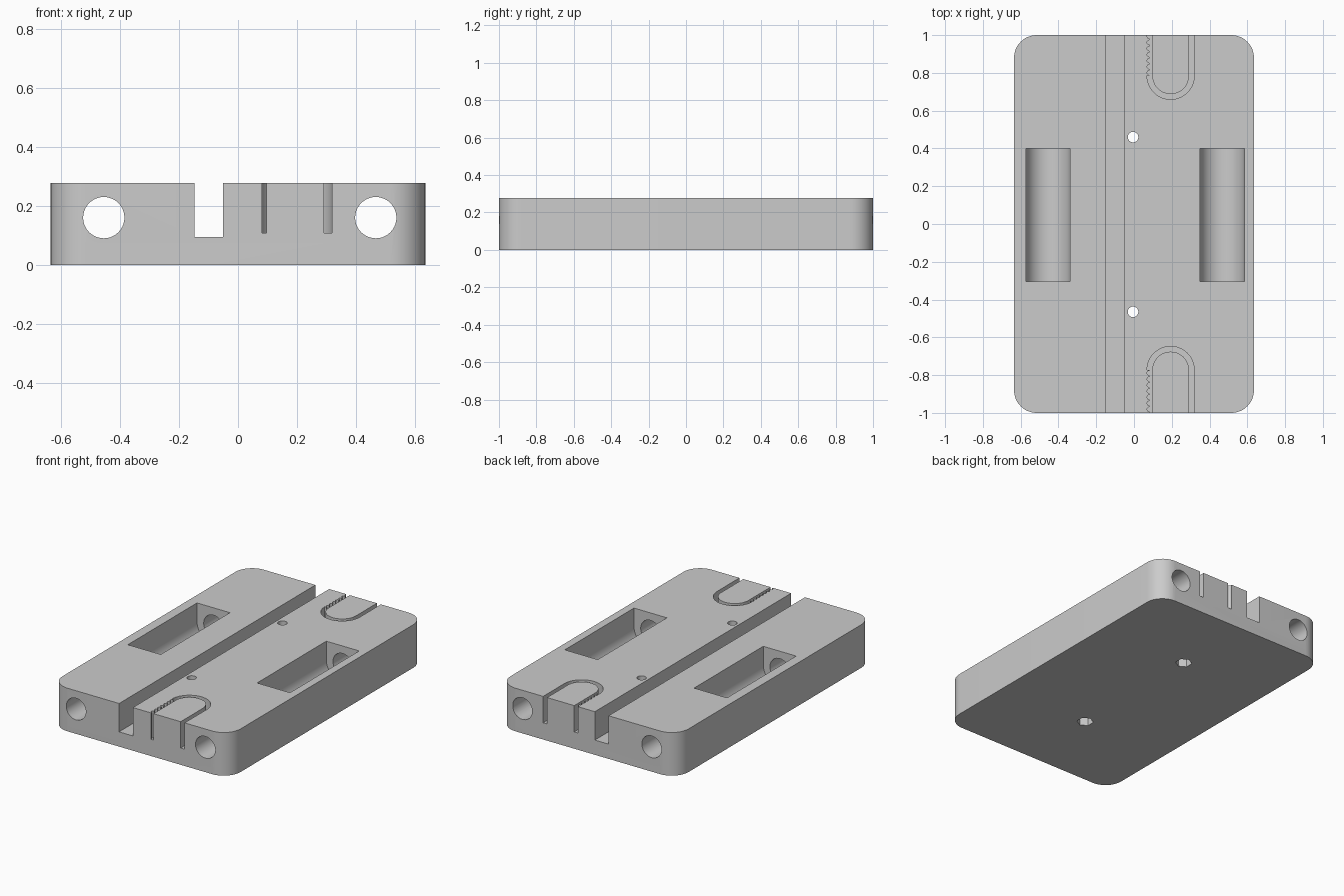
import bpy, bmesh
from math import cos, sin, pi, radians
from mathutils import Matrix, Vector

if "Cube" in bpy.data.objects:
    bpy.data.objects.remove(bpy.data.objects["Cube"])

W, L, H = 0.635, 1.0, 0.278      # half width, half length, height
TOP = H + 0.05                   # cutters overshoot the top
ROD_Z = 0.16

grey = bpy.data.materials.new("light grey")
grey.use_nodes = True
colour = (0.6, 0.6, 0.6, 1)
grey.diffuse_color = colour
grey.node_tree.nodes["Principled BSDF"].inputs["Base Color"].default_value = colour


def arc(cx, cy, r, a0, a1, n):
    """Points on an arc, angles in degrees."""
    return [(cx + r * cos(radians(a0 + (a1 - a0) * i / n)),
             cy + r * sin(radians(a0 + (a1 - a0) * i / n))) for i in range(n + 1)]


def circle(cx, cy, r, n, start=0):
    return arc(cx, cy, r, start, start + 360, n)[:-1]


def rect(x0, x1, y0, y1):
    return [(x0, y0), (x1, y0), (x1, y1), (x0, y1)]


def prism(name, profile, lo, hi, along_y=False):
    """Extrude an outline along z, or an x-z outline along y."""
    bm = bmesh.new()
    place = (lambda p, t: (p[0], t, p[1])) if along_y else (lambda p, t: (p[0], p[1], t))
    face = bm.faces.new([bm.verts.new(place(p, lo)) for p in profile])
    out = bmesh.ops.extrude_face_region(bm, geom=[face])["geom"]
    shift = Vector(place((0, 0), hi - lo))
    bmesh.ops.translate(bm, vec=shift, verts=[v for v in out if isinstance(v, bmesh.types.BMVert)])
    bmesh.ops.recalc_face_normals(bm, faces=bm.faces)
    mesh = bpy.data.meshes.new(name)
    bm.to_mesh(mesh)
    bm.free()
    mesh.materials.append(grey)
    ob = bpy.data.objects.new(name, mesh)
    bpy.context.collection.objects.link(ob)
    return ob


# Rounded plate
R = 0.12
outline = []
for sx, sy, a in ((1, 1, 0), (-1, 1, 90), (-1, -1, 180), (1, -1, 270)):
    outline += arc(sx * (W - R), sy * (L - R), R, a, a + 90, 12)
plate = prism("carriage_plate", outline, 0, H)

cutters = []

# Rod bores and round-bottomed bearing pockets
for x in (-0.455, 0.467):
    cutters.append(prism("rod_bore", circle(x, ROD_Z, 0.07, 40), -1.1, 1.1, True))
    r = 0.1175
    trough = arc(x, ROD_Z, r, 180, 360, 32) + [(x + r, TOP), (x - r, TOP)]
    cutters.append(prism("bearing_pocket", trough, -0.305, 0.4, True))

# Long belt channel
cutters.append(prism("belt_channel", rect(-0.148, -0.05, 0.095, TOP), -1.1, 1.1, True))

# Bolt holes with hexagonal nut recesses underneath
for y in (-0.465, 0.46):
    cutters.append(prism("bolt_hole", circle(-0.005, y, 0.028, 24), -0.1, TOP))
    cutters.append(prism("nut_recess", circle(-0.005, y, 0.05, 6, 30), -0.1, 0.08))

# U-shaped belt clamps, toothed on one leg
CX, RO, RI, PITCH = 0.194, 0.125, 0.097, 0.032
for s, cy in ((-1, 0.773), (1, 0.785)):
    end = 1.05
    teeth_x = CX - RO + 0.012
    left = [(teeth_x, cy)]
    for i in range(8):
        mid = cy + PITCH * (i + 0.5)
        left += [(teeth_x - 0.012 * sin(radians(a)), mid - 0.012 * cos(radians(a)))
                 for a in range(0, 181, 30)]
    left.append((teeth_x, end))
    groove = (left[::-1] + arc(CX, cy, RO, 180, 360, 28) + [(CX + RO, end), (CX + RI, end)]
              + arc(CX, cy, RI, 360, 180, 28) + [(CX - RI, end)])
    cutters.append(prism("belt_clamp", [(x, s * y) for x, y in groove], 0.108, TOP))

# Cut everything out of the plate
bpy.context.view_layer.objects.active = plate
for cutter in cutters:
    cutter.hide_render = True
    mod = plate.modifiers.new(cutter.name, 'BOOLEAN')
    mod.operation = 'DIFFERENCE'
    mod.solver = 'EXACT'
    mod.object = cutter
    bpy.ops.object.modifier_apply(modifier=mod.name)
for cutter in cutters:
    bpy.data.objects.remove(cutter)

# Smooth the round walls, keep the edges crisp
bpy.ops.object.select_all(action='DESELECT')
plate.select_set(True)
bpy.context.view_layer.objects.active = plate
bpy.ops.object.shade_smooth_by_angle(angle=radians(25))
